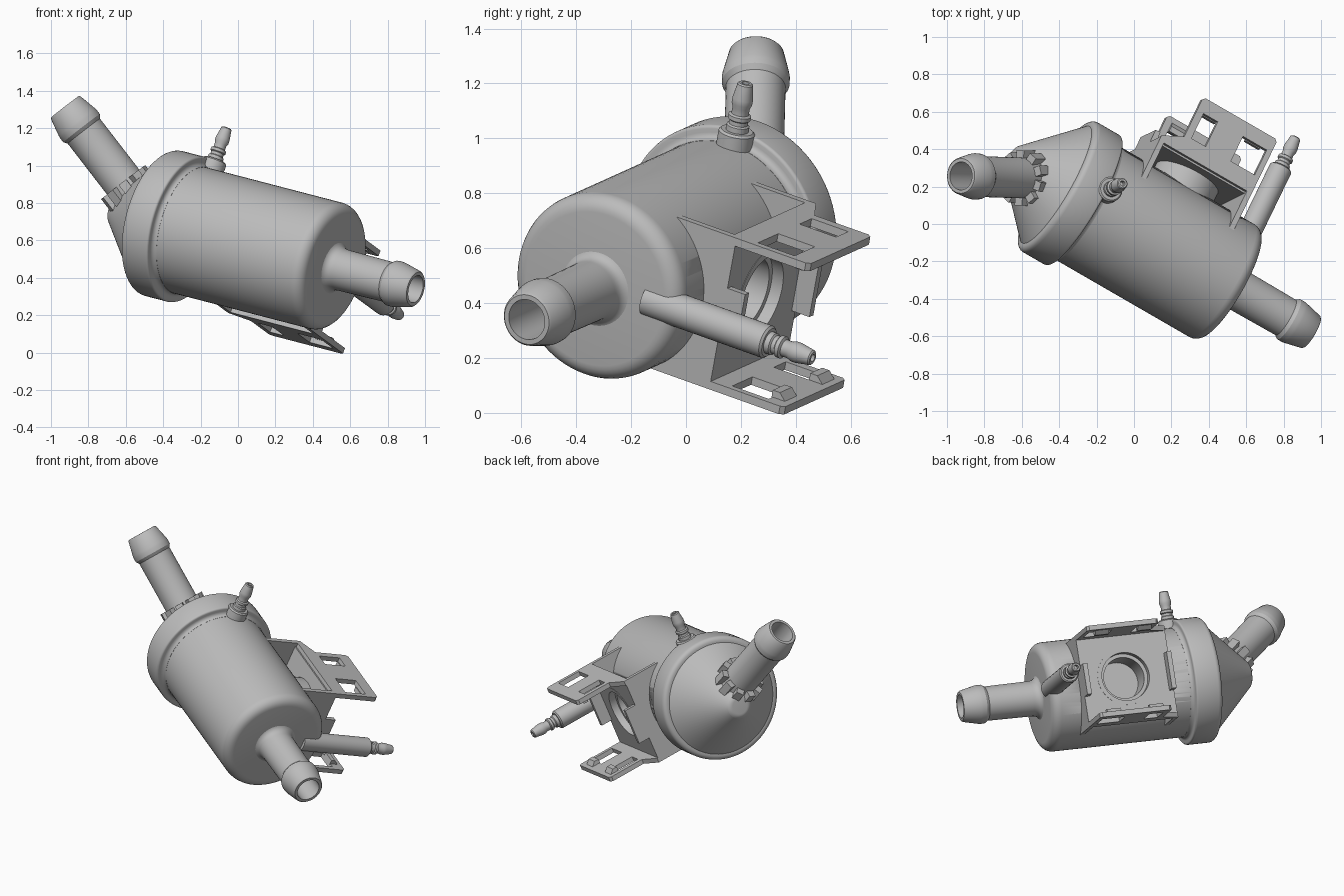
import bpy, bmesh, math
from mathutils import Vector, Matrix

if "Cube" in bpy.data.objects:
    bpy.data.objects.remove(bpy.data.objects["Cube"])

grey = bpy.data.materials.new("moulded_grey")
grey.use_nodes = True
grey.diffuse_color = (0.5, 0.5, 0.5, 1)
grey.node_tree.nodes["Principled BSDF"].inputs["Base Color"].default_value = (0.5, 0.5, 0.5, 1)

# Tilted frame: u runs from the outlet tip back along the body, v points out
# through the side bracket, w points up through the vent.
TIP = Vector((0.95, -0.58, 0.34))
U = Vector((-0.845, 0.488, 0.22)).normalized()
V = Vector((0.416, 0.857, -0.306))
V = (V - U * V.dot(U)).normalized()
W = V.cross(U).normalized()
FRAME = Matrix.Translation(TIP) @ Matrix((U, V, W)).transposed().to_4x4()


def place(u, v, w):
    return FRAME @ Vector((u, v, w))


def finish(name, bm, smooth=False):
    bmesh.ops.recalc_face_normals(bm, faces=bm.faces)
    mesh = bpy.data.meshes.new(name)
    bm.to_mesh(mesh)
    bm.free()
    mesh.materials.append(grey)
    ob = bpy.data.objects.new(name, mesh)
    bpy.context.collection.objects.link(ob)
    if smooth:
        bpy.ops.object.select_all(action='DESELECT')
        ob.select_set(True)
        bpy.context.view_layer.objects.active = ob
        bpy.ops.object.shade_smooth_by_angle(angle=math.radians(32))
    return ob


def lathe(name, profile, origin, direction, sides=48):
    """Turn (distance, radius) points round a line; radius 0 closes an end."""
    bm = bmesh.new()
    turn = Matrix.Translation(origin) @ direction.to_track_quat('Z', 'Y').to_matrix().to_4x4()
    verts = [bm.verts.new(turn @ Vector((r, 0, t))) for t, r in profile]
    edges = [bm.edges.new(pair) for pair in zip(verts, verts[1:])]
    bmesh.ops.spin(bm, geom=verts + edges, cent=origin, axis=direction,
                   angle=math.tau, steps=sides, use_duplicate=False)
    bmesh.ops.remove_doubles(bm, verts=bm.verts, dist=0.0005)
    return finish(name, bm, True)


def prism(name, outline, low, high, axes=(0, 1, 2)):
    """Extrude an outline; axes give the frame axis of each coordinate."""
    bm = bmesh.new()

    def ring(h):
        out = []
        for p in outline:
            co = [0, 0, 0]
            for axis, value in zip(axes, (*p, h)):
                co[axis] = value
            out.append(bm.verts.new(place(*co)))
        return out
    a, b = ring(low), ring(high)
    bm.faces.new(a)
    bm.faces.new(b)
    for i in range(len(a)):
        j = (i + 1) % len(a)
        bm.faces.new((a[i], a[j], b[j], b[i]))
    return finish(name, bm)


def block(name, u0, u1, v0, v1, w0, w1):
    return prism(name, [(u0, v0), (u1, v0), (u1, v1), (u0, v1)], w0, w1)


def cut(target, cutters):
    for c in cutters:
        mod = target.modifiers.new("cut", 'BOOLEAN')
        mod.object, mod.operation, mod.solver = c, 'DIFFERENCE', 'EXACT'
    bpy.context.view_layer.update()
    graph = bpy.context.evaluated_depsgraph_get()
    mesh = bpy.data.meshes.new_from_object(target.evaluated_get(graph))
    target.modifiers.clear()
    target.data = mesh
    for c in cutters:
        bpy.data.objects.remove(c)


def arc(t, r, radius, start, end, steps=6):
    """Rounded corner points about the centre (t, r)."""
    return [(t + radius * math.cos(math.radians(k)), r + radius * math.sin(math.radians(k)))
            for k in [start + (end - start) * i / steps for i in range(steps + 1)]]


# Main cylinder, with rounded outlet end, flange and conical cap
body = lathe("body", [(0.51, 0)] + arc(0.57, 0.288, 0.06, 180, 90) + [(1.5, 0.348), (1.5, 0)],
             TIP, U, 80)
lathe("flange", [(1.42, 0.34)] + arc(1.42, 0.374, 0.025, 270, 360, 4)
      + arc(1.457, 0.388, 0.012, 180, 90, 3) + arc(1.59, 0.37, 0.03, 90, 0, 5)
      + [(1.62, 0.36), (1.9, 0.08)] + arc(1.865, 0.05, 0.045, 45, 0, 4) + [(1.91, 0)],
      TIP, U, 80)

# Hose connectors share the same barbed tip
BARB = [(0.12, 0.075), (0, 0.075), (0, 0.093), (0.008, 0.1), (0.105, 0.122), (0.12, 0.124),
        (0.145, 0.123), (0.165, 0.109)]
lathe("outlet_pipe", [(0.4, 0), (0.4, 0.075)] + BARB
      + [(0.46, 0.112)] + arc(0.47, 0.158, 0.045, 270, 360, 5), TIP, U)
inlet_tip = Vector((-0.925, 0.257, 1.315))
inlet_dir = Vector((0.61, -0.02, -0.79)).normalized()
lathe("inlet_pipe", [(0.5, 0), (0.5, 0.075)] + BARB
      + [(0.52, 0.109), (0.62, 0.125), (0.76, 0.135), (0.76, 0)], inlet_tip, inlet_dir)

# Ribs round the root of the inlet pipe
turn = inlet_dir.to_track_quat('Z', 'Y').to_matrix().to_4x4()
for i in range(10):
    bm = bmesh.new()
    bmesh.ops.create_cube(bm, size=1)
    bmesh.ops.scale(bm, vec=(0.06, 0.05, 0.2), verts=bm.verts)
    bmesh.ops.translate(bm, vec=(0.118, 0, 0.61), verts=bm.verts)
    bmesh.ops.transform(bm, verts=bm.verts, matrix=Matrix.Translation(inlet_tip) @ turn
                        @ Matrix.Rotation(math.tau * i / 10, 4, 'Z'))
    finish("inlet_rib", bm)


# Small barbed nipples: vent on top and side branch
def nipple(name, stem, start, length, origin, direction):
    shape = [(0, 0.042), (0.02, 0.042), (0.025, 0.035), (0.04, 0.035), (0.045, 0.042),
             (0.06, 0.042), (0.065, 0.032), (0.09, 0.032), (0.105, 0.038), (0.125, 0.038),
             (0.165, 0.031), (0.18, 0.029), (0.185, 0.024), (0.185, 0.014), (0.15, 0.014),
             (0.15, 0)]
    lathe(name, [(start, 0), (start, stem), (length - 0.008, stem), (length, stem - 0.008)]
          + [(length + t, r) for t, r in shape], origin, direction, 32)


nipple("vent_nipple", 0.067, 0.3, 0.405, place(1.432, 0, 0), W)
nipple("side_branch", 0.062, 0.2, 0.715, place(0.55, 0, 0.015), V)

# Bracket wings, above and below, with inner opening and clip windows
OUTLINE = [(0.70, 0.14), (1.285, 0.14), (1.285, 0.44), (1.17, 0.50),
           (1.17, 0.73), (1.155, 0.745), (0.715, 0.745), (0.70, 0.73)]
for side, label in ((1, "upper"), (-1, "lower")):
    low, high = sorted((side * 0.266, side * 0.297))
    wing = prism(label + "_wing", OUTLINE, low, high)
    cut(wing, [block("cutter", *win, -0.4, 0.4) for win in
               ((0.73, 1.255, 0.1, 0.41), (0.73, 0.88, 0.51, 0.665), (1.04, 1.13, 0.51, 0.665))])
    # Wedge clips on the inner faces
    for u in (0.76, 1.04):
        prism(label + "_clip", [(0.66, side * 0.27), (0.72, side * 0.27),
                                (0.69, side * 0.24), (0.66, side * 0.24)], u, u + 0.09, (1, 2, 0))

# Box between the wings: two side walls, face plate and round stepped port
for u in (0.70, 1.255):
    block("bracket_wall", u, u + 0.03, 0.16, 0.43, -0.27, 0.27)
face = block("port_plate", 0.70, 1.285, 0.40, 0.435, -0.27, 0.27)
PORT = place(0.985, 0, 0)
lathe("port_tube", [(0.22, 0), (0.22, 0.132), (0.39, 0.132), (0.39, 0.155), (0.437, 0.155),
                    (0.437, 0.183), (0.2, 0.183)], PORT, V)
for part in (face, body):
    cut(part, [lathe("cutter", [(0.215, 0), (0.215, 0.17), (0.5, 0.17), (0.5, 0)], PORT, V)])

# Guide tabs standing out from the port plate
block("outer_guide", 1.255, 1.285, 0.42, 0.51, -0.12, 0.12)
block("inner_guide", 0.70, 0.73, 0.42, 0.51, -0.10, 0.10)
